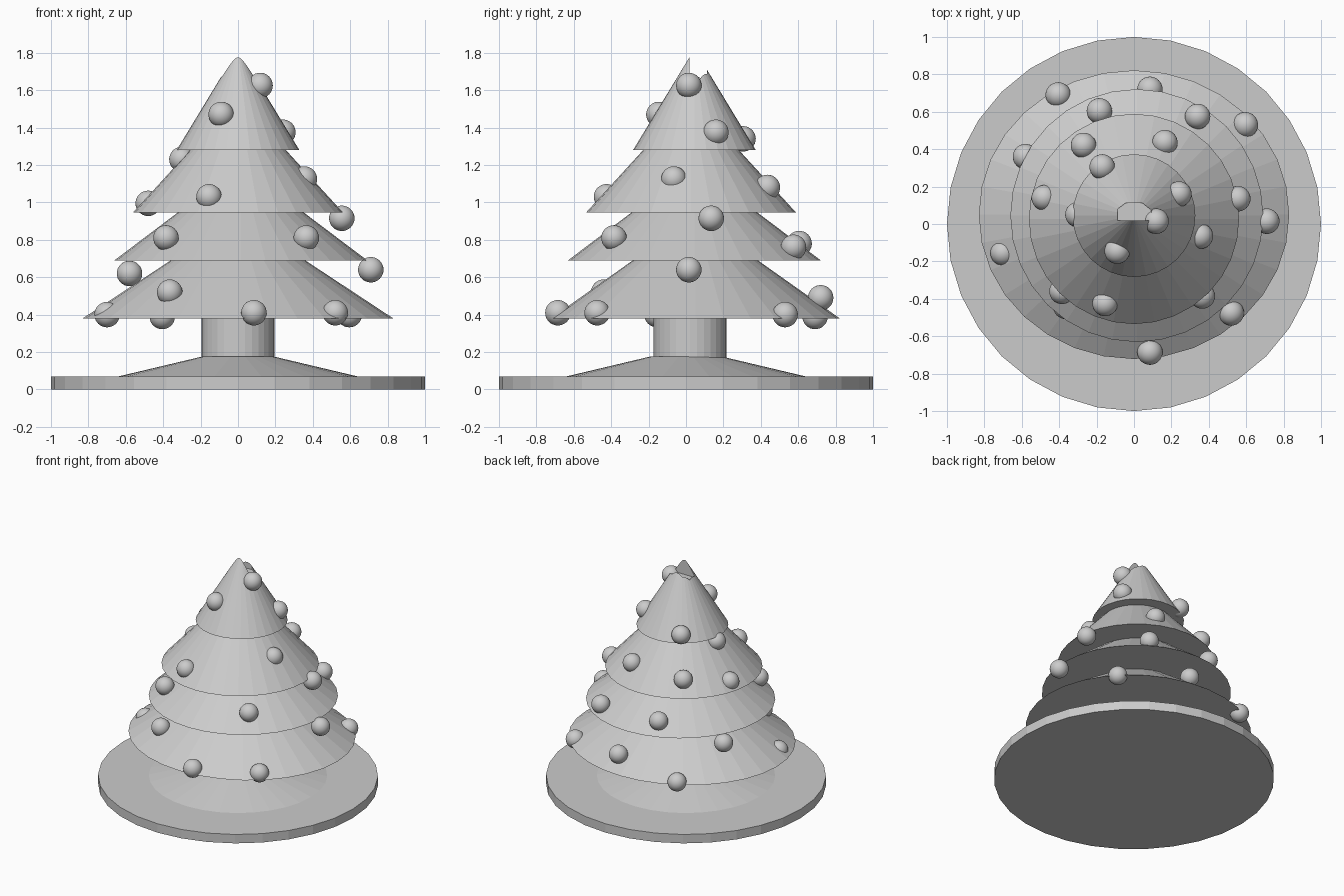
import bpy
import bmesh
from mathutils import Matrix

SIDES = 32
old = bpy.data.objects.get("Cube")
if old:
    bpy.data.objects.remove(old)

grey = bpy.data.materials.new("plain_grey")
grey.use_nodes = True
grey.diffuse_color = (0.6, 0.6, 0.6, 1)
grey.node_tree.nodes["Principled BSDF"].inputs["Base Color"].default_value = (0.6, 0.6, 0.6, 1)


def finish(name, bm):
    """Turn a bmesh into a named object."""
    bmesh.ops.recalc_face_normals(bm, faces=bm.faces)
    mesh = bpy.data.meshes.new(name)
    bm.to_mesh(mesh)
    bm.free()
    mesh.materials.append(grey)
    obj = bpy.data.objects.new(name, mesh)
    bpy.context.collection.objects.link(obj)
    return obj


def cone(name, low, high, r_low, r_high, x=0, y=0, y_scale=1):
    """Upright solid cone or frustum between two heights."""
    bm = bmesh.new()
    bmesh.ops.create_cone(bm, cap_ends=True, segments=SIDES, radius1=r_low,
                          radius2=r_high, depth=high - low)
    bmesh.ops.scale(bm, vec=(1, y_scale, 1), verts=bm.verts)
    bmesh.ops.translate(bm, vec=(x, y, (low + high) / 2), verts=bm.verts)
    bmesh.ops.remove_doubles(bm, verts=bm.verts, dist=1e-5)
    return finish(name, bm)


# Stand and trunk
cone("base_disc", 0, 0.07, 1, 1)
cone("base_mound", 0.06, 0.175, 0.68, 0.195)
cone("trunk", 0.16, 0.4, 0.195, 0.195, 0, 0.022)

# Four tiers of branches
cone("bottom_tier", 0.38, 0.927, 0.83, 0, 0, 0.05, 0.93)
cone("lower_middle_tier", 0.69, 1.2, 0.676, 0, 0.015, 0.045)
cone("upper_middle_tier", 0.945, 1.56, 0.562, 0, 0, 0.027)
top = cone("top_tier", 1.28, 1.82, 0.328, 0, 0, 0.045)

# Socket cut into the back of the tip
bm = bmesh.new()
outline = [(-0.088, 0.018), (0.092, 0.018), (0.092, 0.075),
           (0.045, 0.112), (-0.045, 0.112), (-0.088, 0.08)]
floor = bm.faces.new([bm.verts.new((x, y, 1.66)) for x, y in outline])
wall = bmesh.ops.extrude_face_region(bm, geom=[floor])["geom"]
bmesh.ops.translate(bm, vec=(0, 0, 0.3),
                    verts=[v for v in wall if isinstance(v, bmesh.types.BMVert)])
cutter = finish("socket_cutter", bm)
cutter.hide_render = True
cutter.hide_set(True)
cutter.display_type = 'WIRE'
cut = top.modifiers.new("socket", 'BOOLEAN')
cut.operation = 'DIFFERENCE'
cut.solver = 'EXACT'
cut.object = cutter

# Round ornaments, listed by the tier they hang on
ornaments = {
    "bottom": [(-.405, .69, .39), (.085, .72, .49), (.595, .53, .4),
               (-.58, .36, .62), (-.7, -.155, .4), (.71, .015, .64),
               (.52, -.475, .41), (.085, -.685, .41), (-.365, -.44, .52)],
    "lower_middle": [(-.185, .605, .78), (.34, .575, .76), (.555, .135, .915),
                     (-.385, -.36, .81), (.365, -.385, .81)],
    "upper_middle": [(.165, .435, 1.08), (-.27, .42, 1.06), (-.48, .14, .995),
                     (.355, -.065, 1.125), (-.155, -.425, 1.03), (-.3, .05, 1.23)],
    "top": [(-.17, .305, 1.34), (.24, .16, 1.375), (.118, .015, 1.625),
            (-.09, -.145, 1.47)],
}
for tier, places in ornaments.items():
    bm = bmesh.new()
    for place in places:
        bmesh.ops.create_uvsphere(bm, u_segments=32, v_segments=16, radius=0.068,
                                  matrix=Matrix.Translation(place))
    for face in bm.faces:
        face.smooth = True
    finish(tier + "_ornaments", bm)
